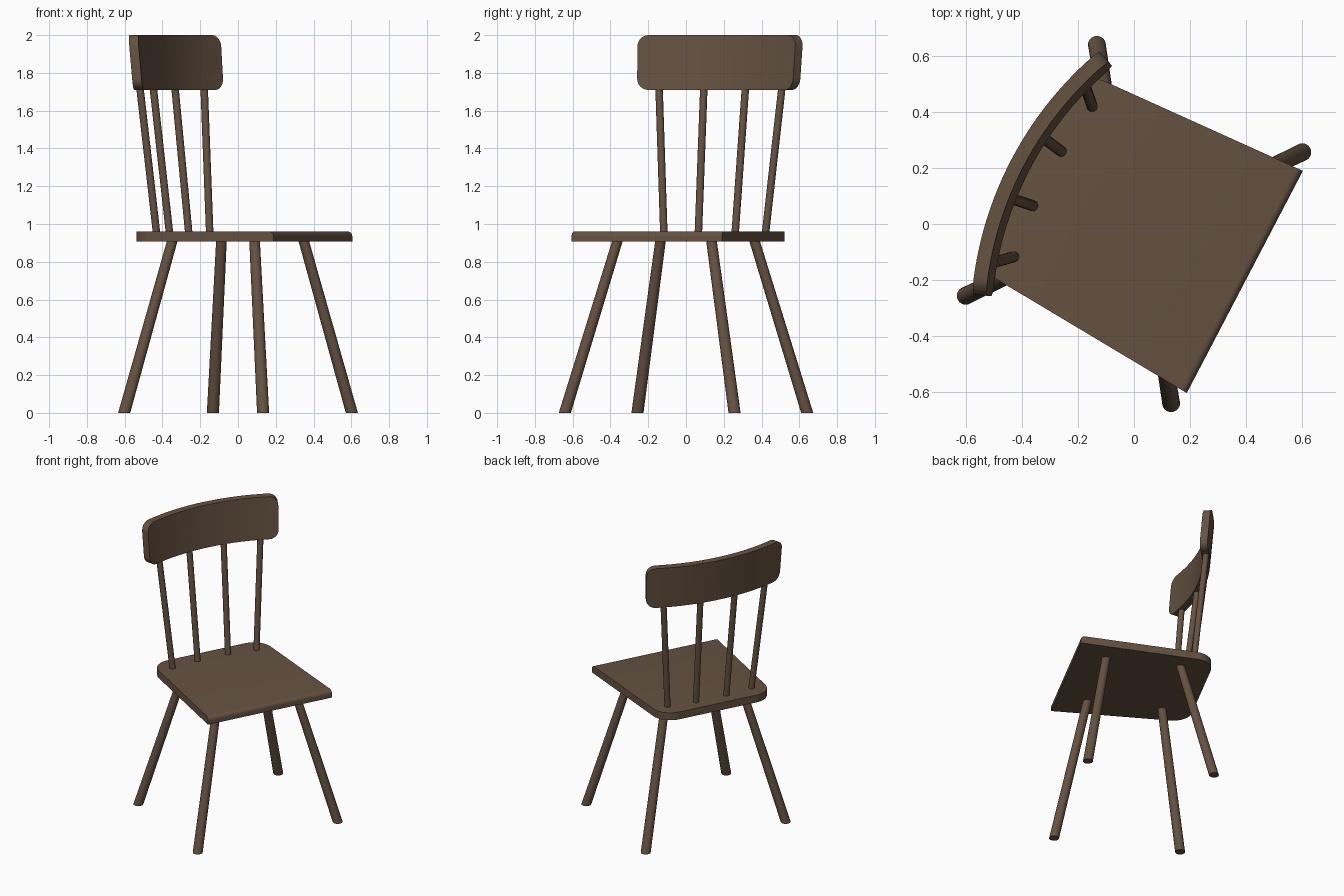
import bpy, bmesh, math
from mathutils import Matrix, Vector

if "Cube" in bpy.data.objects:
    bpy.data.objects.remove(bpy.data.objects["Cube"])

# The chair is built facing -y, then turned about z
TURN = Matrix.Rotation(math.radians(62.4), 4, 'Z')

wood = bpy.data.materials.new("dark brown wood")
wood.diffuse_color = (0.13, 0.085, 0.053, 1)
wood.use_nodes = True
wood.node_tree.nodes["Principled BSDF"].inputs["Base Color"].default_value = wood.diffuse_color


def finish(bm, name):
    bmesh.ops.recalc_face_normals(bm, faces=bm.faces)
    bm.transform(TURN)
    me = bpy.data.meshes.new(name)
    bm.to_mesh(me)
    bm.free()
    me.materials.append(wood)
    ob = bpy.data.objects.new(name, me)
    bpy.context.collection.objects.link(ob)
    bpy.ops.object.select_all(action='DESELECT')
    ob.select_set(True)
    bpy.context.view_layer.objects.active = ob
    bpy.ops.object.shade_smooth_by_angle(angle=math.radians(35))


def rod(name, foot, top, r0, r1, sides=24):
    """Slanted round rod with level ends."""
    bm = bmesh.new()
    rings = []
    for c, r in ((foot, r0), (top, r1)):
        rings.append([bm.verts.new((c[0] + r * math.cos(t), c[1] + r * math.sin(t), c[2]))
                      for t in (2 * math.pi * i / sides for i in range(sides))])
    a, b = rings
    for i in range(sides):
        j = (i + 1) % sides
        bm.faces.new((a[i], a[j], b[j], b[i]))
    bm.faces.new(a)
    bm.faces.new(b)
    finish(bm, name)


# Seat: tapered board, rounded back corners, softened front top edge
FRONT, BACK, RHO = -0.448, 0.444, 0.125
half = [(0.449, FRONT)]
for i in range(11):
    t = math.pi / 2 * i / 10
    half.append((0.405 - RHO + RHO * math.cos(t), BACK - RHO + RHO * math.sin(t)))
outline = half + [(-x, y) for x, y in reversed(half)]
bm = bmesh.new()
base = bm.faces.new([bm.verts.new((x, y, 0.908)) for x, y in outline])
ext = bmesh.ops.extrude_face_region(bm, geom=[base])
bmesh.ops.translate(bm, vec=(0, 0, 0.052),
                    verts=[v for v in ext["geom"] if isinstance(v, bmesh.types.BMVert)])
edge = [e for e in bm.edges if all(v.co.z > 0.95 and v.co.y < FRONT + 0.01 for v in e.verts)]
bmesh.ops.bevel(bm, geom=edge, offset=0.025, segments=5, profile=0.5, affect='EDGES')
finish(bm, "seat")

# Legs: splayed rods
for sx, side in ((-1, "left"), (1, "right")):
    for sy, end in ((-1, "front"), (1, "back")):
        foot = Vector((sx * 0.507, sy * 0.415, 0))
        under = Vector((sx * 0.281, sy * 0.246, 0.91))
        rod(f"{end}_{side}_leg", foot, foot.lerp(under, 1.02), 0.032, 0.028)

# Spindles: thin rods fanning up into the backrest
for sx, side in ((-1, "left"), (1, "right")):
    for kind, x0, y0, x1, y1 in (("outer", 0.304, 0.328, 0.366, 0.393),
                                 ("inner", 0.110, 0.352, 0.124, 0.440)):
        low, high = Vector((sx * x0, y0, 0.955)), Vector((sx * x1, y1, 1.71))
        rod(f"{kind}_{side}_spindle", low.lerp(high, -0.02), low.lerp(high, 1.04), 0.02, 0.02, 20)

# Backrest: curved, leaning board with rounded corners
R, ANG, Z0, Z1, CR = 1.23, 0.395, 1.71, 2.0, 0.06
CY = 0.446 - R


def place(s, z, off):
    rad = R + off + 0.087 * (z - Z0)
    return (rad * math.sin(s / R), CY + rad * math.cos(s / R), z)


S = R * ANG
cols = []
for i in range(9):
    t = math.pi / 2 * i / 8
    cols.append((-S + CR - CR * math.cos(t), CR - CR * math.sin(t)))
cols += [(-S + CR + (2 * S - 2 * CR) * i / 24, 0) for i in range(1, 24)]
cols += [(-s, d) for s, d in reversed(cols[:9])]
bm = bmesh.new()
loops = [[bm.verts.new(place(s, z, o)) for z, o in
          ((Z0 + d, -0.025), (Z1 - d, -0.025), (Z1 - d, 0.025), (Z0 + d, 0.025))]
         for s, d in cols]
for a, b in zip(loops, loops[1:]):
    for k in range(4):
        m = (k + 1) % 4
        bm.faces.new((a[k], a[m], b[m], b[k]))
bm.faces.new(loops[0])
bm.faces.new(loops[-1])
finish(bm, "backrest")
